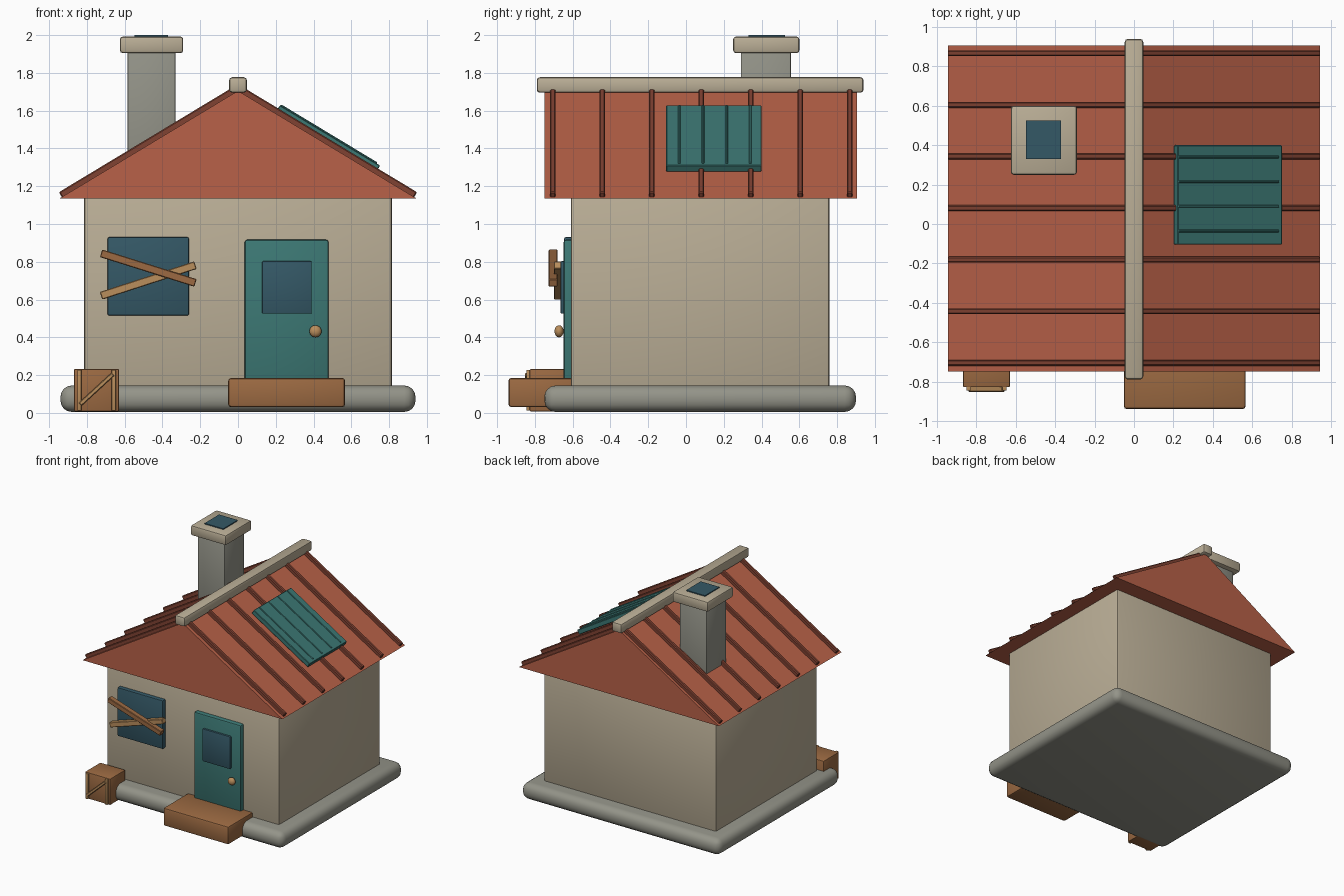
import bpy, bmesh, math
from mathutils import Vector

if "Cube" in bpy.data.objects:
    bpy.data.objects.remove(bpy.data.objects["Cube"], do_unlink=True)


def material(name, r, g, b):
    """Flat colour given as 0-255 sRGB."""
    lin = [((c / 255 + 0.055) / 1.055) ** 2.4 for c in (r, g, b)] + [1]
    m = bpy.data.materials.new(name)
    m.use_nodes = True
    m.diffuse_color = lin
    bsdf = m.node_tree.nodes["Principled BSDF"]
    bsdf.inputs["Base Color"].default_value = lin
    bsdf.inputs["Roughness"].default_value = 0.8
    return m


ROOF = material("roof red", 184, 97, 72)
BATTEN = material("dark red", 128, 66, 50)
PLASTER = material("plaster", 186, 174, 150)
STONE = material("grey stone", 148, 148, 137)
TEAL = material("teal paint", 60, 120, 116)
GLASS = material("dark blue", 52, 88, 102)
WOOD = material("brown wood", 156, 106, 66)
PALE = material("pale wood", 186, 142, 92)


def finish(obj, mat, bevel=0.0, segments=2):
    obj.data.materials.append(mat)
    bpy.ops.object.select_all(action='DESELECT')
    obj.select_set(True)
    bpy.context.view_layer.objects.active = obj
    if bevel:
        mod = obj.modifiers.new("soft edges", 'BEVEL')
        mod.width, mod.segments = bevel, segments
        bpy.ops.object.modifier_apply(modifier=mod.name)
    bpy.ops.object.shade_smooth_by_angle(angle=math.radians(35))
    return obj


def block(name, mat, x, y, z, bevel=0.0, segments=2, tilt=0.0):
    """Box from (min, max) ranges, tilted about y through its centre."""
    ranges = (x, y, z)
    bpy.ops.mesh.primitive_cube_add(size=1, location=[(a + b) / 2 for a, b in ranges])
    obj = bpy.context.object
    obj.name = name
    obj.scale = [b - a for a, b in ranges]
    bpy.ops.object.transform_apply(location=False, rotation=False, scale=True)
    obj.rotation_euler.y = tilt
    return finish(obj, mat, bevel, segments)


def plank(name, mat, start, end, y, width, bevel=0.004):
    """Board running between two (x, z) points over a y range."""
    a, b = Vector(start), Vector(end)
    mid, half = (a + b) / 2, (b - a).length / 2
    return block(name, mat, (mid.x - half, mid.x + half), y,
                 (mid.y - width / 2, mid.y + width / 2), bevel, 1,
                 -math.atan2(b.y - a.y, b.x - a.x))


# Foundation and walls
block("foundation", STONE, (-0.94, 0.94), (-0.75, 0.9), (0.005, 0.145), 0.06, 4)
block("walls", PLASTER, (-0.815, 0.815), (-0.61, 0.76), (0.1, 1.16), 0.015)

# Gable roof
EAVE_X, EAVE_Z, APEX_Z = 0.945, 1.135, 1.705
SLOPE = (APEX_Z - EAVE_Z) / EAVE_X
bm = bmesh.new()
gable = bm.faces.new([bm.verts.new((x, -0.75, z)) for x, z in
                      ((-EAVE_X, EAVE_Z), (EAVE_X, EAVE_Z), (0, APEX_Z))])
grown = bmesh.ops.extrude_face_region(bm, geom=[gable])
bmesh.ops.translate(bm, vec=(0, 1.655, 0),
                    verts=[v for v in grown["geom"] if isinstance(v, bmesh.types.BMVert)])
bmesh.ops.recalc_face_normals(bm, faces=bm.faces)
mesh = bpy.data.meshes.new("roof")
bm.to_mesh(mesh)
bm.free()
roof = bpy.data.objects.new("roof", mesh)
bpy.context.collection.objects.link(roof)
finish(roof, ROOF)


def on_roof(x, lift):
    """Point (x, z) raised vertically above the roof slope."""
    return x, APEX_Z - abs(x) * SLOPE + lift


# Roof battens and ridge
for i in range(7):
    y = -0.705 + i * 0.262
    for side, label in ((1, "left"), (-1, "right")):
        plank(f"roof_batten_{label}_{i + 1}", BATTEN, on_roof(side * 0.02, 0.012),
              on_roof(side * 0.938, 0.012), (y - 0.015, y + 0.015), 0.04, 0.006)
block("ridge_cap", PLASTER, (-0.047, 0.047), (-0.79, 0.94), (1.695, 1.777), 0.016)

# Metal patch on the left slope
plank("roof_patch", TEAL, on_roof(0.212, 0.035), on_roof(0.742, 0.035), (-0.105, 0.4), 0.04)
for i in range(4):
    y = -0.035 + i * 0.125
    plank(f"patch_rib_{i + 1}", TEAL, on_roof(0.225, 0.058),
          on_roof(0.735, 0.058), (y - 0.007, y + 0.007), 0.014)

# Chimney
block("chimney", STONE, (-0.585, -0.33), (0.29, 0.555), (1.2, 1.92), 0.008)
block("chimney_cap", PLASTER, (-0.625, -0.29), (0.25, 0.6), (1.905, 1.992), 0.014)
block("chimney_opening", GLASS, (-0.547, -0.37), (0.33, 0.525), (1.98, 2.0))

# Boarded window
block("window", GLASS, (-0.69, -0.26), (-0.645, -0.58), (0.515, 0.93), 0.008)
plank("window_board_back", PALE, (-0.725, 0.62), (-0.225, 0.782), (-0.7, -0.655), 0.042)
plank("window_board_front", WOOD, (-0.725, 0.845), (-0.225, 0.688), (-0.727, -0.68), 0.042)

# Door
block("door", TEAL, (0.035, 0.48), (-0.648, -0.58), (0.14, 0.917), 0.014)
block("door_window", GLASS, (0.128, 0.39), (-0.664, -0.63), (0.525, 0.803), 0.006)
bpy.ops.mesh.primitive_uv_sphere_add(segments=20, ring_count=12, radius=0.032,
                                     location=(0.41, -0.672, 0.432))
knob = bpy.context.object
knob.name = "door_knob"
knob.scale.y = 0.75
finish(knob, PALE)
block("door_step", WOOD, (-0.052, 0.567), (-0.94, -0.6), (0.03, 0.185), 0.016)

# Crate with battens on its front
block("crate", WOOD, (-0.868, -0.63), (-0.828, -0.62), (0.008, 0.232), 0.006)
for name, x in (("right", -0.84), ("left", -0.658)):
    block(f"crate_post_{name}", PALE, (x - 0.011, x + 0.011), (-0.845, -0.82), (0.012, 0.228), 0.003)
plank("crate_brace", PALE, (-0.836, 0.045), (-0.662, 0.205), (-0.853, -0.82), 0.022)
